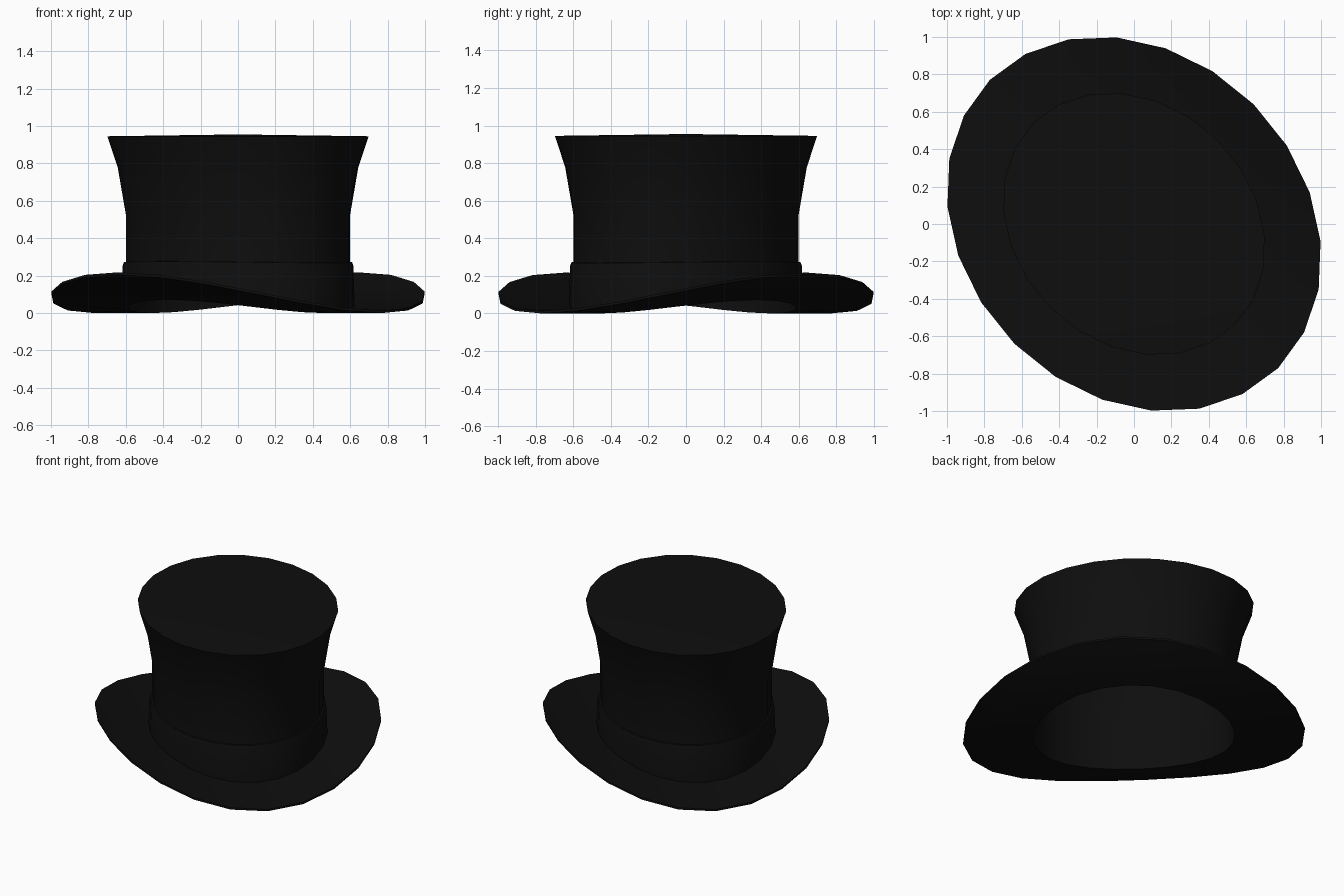
import bpy, bmesh, math

if "Cube" in bpy.data.objects:
    bpy.data.objects.remove(bpy.data.objects["Cube"])

N = 24                      # sides around the hat
LONG, SHORT = 1.09, 0.905   # oval proportions; long axis lies along the (1,-1) diagonal
R = math.sqrt(0.5)

black = bpy.data.materials.new("black felt")
black.diffuse_color = (0.0044, 0.0044, 0.0044, 1)
black.use_nodes = True
black.node_tree.nodes["Principled BSDF"].inputs["Base Color"].default_value = black.diffuse_color


def point(s, z, follow, t):
    """Point on an oval of size s; follow adds the saddle curve of the brim."""
    u, v = LONG * s * math.cos(t), SHORT * s * math.sin(t)
    return ((u + v) * R, (v - u) * R, z + follow * 0.25 * v * v)


def loft(name, rings, closed=False, cap=None):
    """Skin a list of (size, height, brim-follow) ovals; cap = height of the centre."""
    bm = bmesh.new()
    loops = [[bm.verts.new(point(*r, 2 * math.pi * i / N)) for i in range(N)] for r in rings]
    pairs = list(zip(loops, loops[1:]))
    if closed:
        pairs.append((loops[-1], loops[0]))
    for a, b in pairs:
        for i in range(N):
            j = (i + 1) % N
            bm.faces.new((a[i], a[j], b[j], b[i]))
    if cap is not None:
        c = bm.verts.new((0, 0, cap))
        for i in range(N):
            bm.faces.new((loops[-1][i], loops[-1][(i + 1) % N], c))
    if closed:
        bmesh.ops.recalc_face_normals(bm, faces=bm.faces)
    me = bpy.data.meshes.new(name)
    bm.to_mesh(me)
    bm.free()
    me.materials.append(black)
    ob = bpy.data.objects.new(name, me)
    bpy.context.collection.objects.link(ob)
    bpy.ops.object.select_all(action='DESELECT')
    ob.select_set(True)
    bpy.context.view_layer.objects.active = ob
    bpy.ops.object.shade_smooth_by_angle(angle=math.radians(40))
    return ob


# Curved brim: thin shell, raised on the two short sides
steps = [0.59, 0.7, 0.8, 0.9, 1.0]
loft("brim", [(s, 0.0, 1) for s in steps] +
     [(s, 0.013, 1) for s in reversed(steps)], closed=True)

# Flared crown with a barely domed top
profile = [(0.60, 0.28, 0), (0.60, 0.52, 0), (0.645, 0.78, 0), (0.70, 0.945, 0)]
loft("crown", [(0.605, 0.005, 1)] + profile, cap=0.955)

# Inside of the hollow crown
lining = loft("lining", [(0.59, 0.0, 1)] +
              [(s - 0.015, z - 0.012 * (z > 0.9), 0) for s, z, f in profile], cap=0.94)
lining.data.flip_normals()

# Hat band round the foot of the crown
loft("hat_band", [(0.625, 0.01, 1), (0.618, 0.25, 0.1), (0.612, 0.268, 0.1), (0.598, 0.27, 0.1)])
